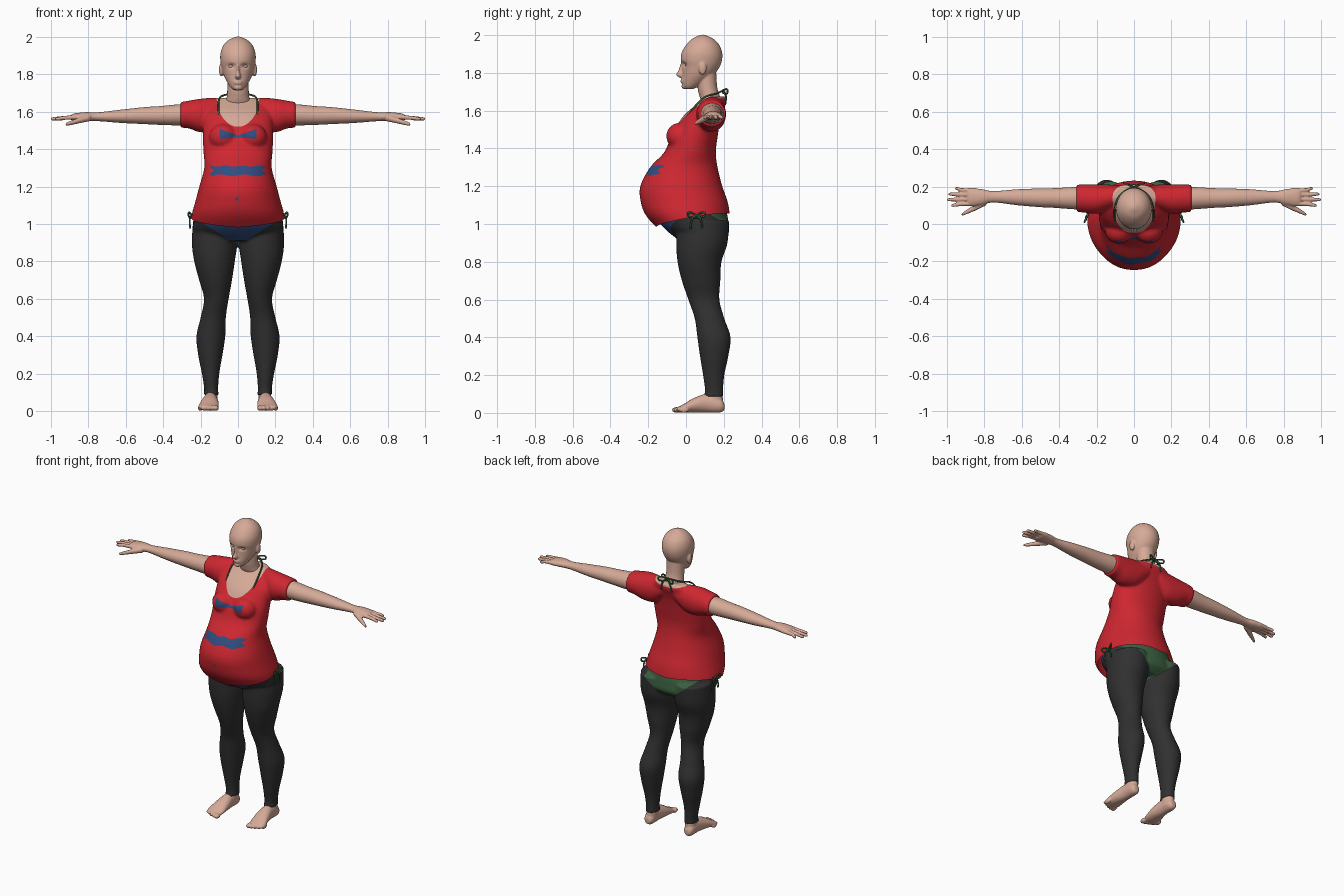
import bpy, bmesh, math
from mathutils import Matrix, Vector

if "Cube" in bpy.data.objects:
    bpy.data.objects.remove(bpy.data.objects["Cube"])


def material(name, r, g, b):
    mat = bpy.data.materials.new(name)
    mat.use_nodes = True
    mat.diffuse_color = (r, g, b, 1)
    shader = next(n for n in mat.node_tree.nodes if n.type == 'BSDF_PRINCIPLED')
    shader.inputs["Base Color"].default_value = (r, g, b, 1)
    shader.inputs["Roughness"].default_value = 0.7
    return mat


SKIN = material("skin", .67, .40, .31)
RED = material("shirt red", .62, .02, .03)
BLUE = material("swimsuit blue", .03, .075, .22)
GREEN = material("swimsuit green", .045, .12, .055)
BLACK = material("legging black", .03, .03, .03)


def smooth_rows(rows, steps=6):
    """Catmull-Rom interpolation between the given section rows."""
    out = []
    for i in range(len(rows) - 1):
        quad = [rows[max(i - 1, 0)], rows[i], rows[i + 1], rows[min(i + 2, len(rows) - 1)]]
        for s in range(steps):
            t = s / steps
            out.append([b + t / 2 * (c - a + t * (2*a - 5*b + 4*c - d + t * (3*(b - c) + d - a)))
                        for a, b, c, d in zip(*quad)])
    return out + [list(rows[-1])]


def loft(bm, axis, rows, sides=(1,), power=2.0, count=40):
    """Oval sections (position, low u, high u, low v, high v) joined along an axis."""
    for side in sides:
        rings = []
        for t, u0, u1, v0, v1 in smooth_rows(rows):
            ring = []
            for k in range(count):
                a = math.tau * k / count
                c, s = math.cos(a), math.sin(a)
                u = (u0 + u1) / 2 + (u1 - u0) / 2 * math.copysign(abs(c) ** (2 / power), c)
                v = (v0 + v1) / 2 + (v1 - v0) / 2 * math.copysign(abs(s) ** (2 / power), s)
                x, y, z = {'x': (t, u, v), 'y': (u, t, v), 'z': (u, v, t)}[axis]
                ring.append(bm.verts.new((x * side, y, z)))
            rings.append(ring)
        faces = [bm.faces.new(rings[0]), bm.faces.new(rings[-1][::-1])]
        for a, b in zip(rings, rings[1:]):
            for k in range(count):
                n = (k + 1) % count
                faces.append(bm.faces.new((a[k], b[k], b[n], a[n])))
        bmesh.ops.recalc_face_normals(bm, faces=faces)


def centred(rows):
    return [(z, -w, w, y0, y1) for z, w, y0, y1 in rows]


def ball(bm, place, size, sides=(1,)):
    for side in sides:
        spot = Matrix.Translation((place[0] * side, place[1], place[2]))
        bmesh.ops.create_uvsphere(bm, u_segments=20, v_segments=12, radius=1,
                                  matrix=spot @ Matrix.Diagonal((*size, 1)))


def fuse(name, bm, voxel, mats, passes=5):
    """Blend overlapping volumes into one smooth skin."""
    mesh = bpy.data.meshes.new(name)
    bm.to_mesh(mesh)
    bm.free()
    obj = bpy.data.objects.new(name, mesh)
    bpy.context.scene.collection.objects.link(obj)
    mod = obj.modifiers.new("blend", 'REMESH')
    mod.mode, mod.voxel_size = 'VOXEL', voxel
    mod = obj.modifiers.new("relax", 'SMOOTH')
    mod.factor, mod.iterations = 0.5, passes
    bpy.context.view_layer.update()
    graph = bpy.context.evaluated_depsgraph_get()
    done = bpy.data.meshes.new_from_object(obj.evaluated_get(graph))
    obj.modifiers.clear()
    obj.data = done
    done.materials.clear()
    for mat in mats:
        done.materials.append(mat)
    done.shade_smooth()
    return obj


def region(obj, rule, slot=None):
    """Cut the surface where rule is zero; paint the positive side, or remove it."""
    bm = bmesh.new()
    bm.from_mesh(obj.data)
    value = {v: rule(v.co) for v in bm.verts}
    fresh = []
    for e in list(bm.edges):
        a, b = e.verts
        if value[a] * value[b] < 0:
            fresh.append(bmesh.utils.edge_split(e, a, value[a] / (value[a] - value[b]))[1])
    bmesh.ops.connect_verts(bm, verts=fresh)
    inside = [f for f in bm.faces if rule(f.calc_center_median()) > 0]
    if slot is None:
        bmesh.ops.delete(bm, geom=inside, context='FACES')
    else:
        for f in inside:
            f.material_index = slot
    bm.to_mesh(obj.data)
    bm.free()


def cord(name, paths, radius=.005):
    data = bpy.data.curves.new(name, 'CURVE')
    data.dimensions, data.bevel_depth, data.bevel_resolution = '3D', radius, 2
    data.use_fill_caps = True
    for path in paths:
        line = data.splines.new('NURBS')
        line.points.add(len(path) - 1)
        for p, co in zip(line.points, path):
            p.co = (*co, 1)
        line.order_u, line.use_endpoint_u = 3, True
    data.materials.append(GREEN)
    obj = bpy.data.objects.new(name, data)
    bpy.context.scene.collection.objects.link(obj)


def bow(name, knot, spread, out):
    knot, spread, out, up = Vector(knot), Vector(spread), Vector(out), Vector((0, 0, 1))
    paths = []
    for s in (1, -1):
        far = knot + spread * s
        paths.append([knot, far + up * .03 + out, far * 1 - up * .015 + out, knot - up * .01])
        paths.append([knot, knot + spread * s * .6 + out, knot + spread * s * .7 - up * .07 + out * .5])
    cord(name, paths)


BOTH = (1, -1)

# Shirt: torso with belly, bust and sleeves
bm = bmesh.new()
loft(bm, 'z', centred([
    (.92, .24, -.09, .23), (.98, .25, -.155, .235), (1.05, .247, -.215, .232), (1.12, .228, -.24, .22),
    (1.2, .207, -.242, .192), (1.3, .18, -.19, .167), (1.38, .184, -.115, .158), (1.46, .188, -.08, .167),
    (1.55, .187, -.03, .182), (1.6, .185, .015, .197), (1.64, .165, .07, .212), (1.675, .1, .12, .212)]),
    power=2.1, count=64)
loft(bm, 'x', [(.05, .1, .205, 1.56, 1.665), (.12, .08, .21, 1.5, 1.675), (.2, .055, .212, 1.49, 1.67),
               (.26, .06, .212, 1.51, 1.66), (.308, .065, .21, 1.515, 1.652)], BOTH)
ball(bm, (.08, -.035, 1.465), (.075, .07, .07), BOTH)
shirt = fuse("shirt", bm, .008, [RED, SKIN, BLUE], 6)
region(shirt, lambda p: 1.01 + .18 * p.y + .08 * abs(p.x) - p.z)


def neckline(p):
    drop = .03 + .135 * min(max((.18 - p.y) / .08, 0), 1)
    return 1 - (p.x / .115) ** 2 - ((p.z - 1.685) / drop) ** 2


region(shirt, neckline, 1)
# Blue bust bow, belly band and navel spot
region(shirt, lambda p: min(.1 - abs(p.x), 1.473 + .37 * abs(p.x) - p.z,
                            p.z - 1.462 + .06 * abs(p.x), -p.y), 2)
region(shirt, lambda p: min(.14 - abs(p.x) + .01 * math.sin(p.z * 150), 1.31 + .004 * math.sin(p.x * 70) - p.z,
                            p.z - 1.26 - .005 * math.sin(p.x * 50), -p.y), 2)
region(shirt, lambda p: min(.009 - math.hypot(p.x + .006, p.z - 1.135), -p.y), 2)

# Leggings: hips and two legs, with the briefs painted on
bm = bmesh.new()
loft(bm, 'z', centred([(1.14, .19, -.12, .18), (1.06, .23, -.165, .215), (1.0, .24, -.135, .226),
                       (.95, .235, -.085, .225), (.91, .16, -.03, .18)]), count=64)
loft(bm, 'z', [
    (1.02, .01, .24, -.05, .228), (.9, .004, .247, -.052, .22), (.8, .017, .234, -.045, .188),
    (.7, .032, .208, -.022, .182), (.6, .05, .182, .012, .177), (.5, .065, .2, .046, .203),
    (.4, .068, .222, .06, .236), (.3, .083, .213, .074, .224), (.2, .1, .193, .09, .203),
    (.12, .106, .181, .1, .197), (.085, .103, .184, .092, .2)], BOTH)
leggings = fuse("leggings", bm, .008, [BLACK, BLUE, GREEN], 4)
region(leggings, lambda p: min(p.z - .915 - .65 * max(abs(p.x) - .05, 0), .03 - p.y), 1)
region(leggings, lambda p: min(p.z - .89 - .8 * abs(p.x), p.y - .03), 2)

# Head and neck
bm = bmesh.new()
loft(bm, 'z', centred([
    (1.715, .025, -.005, .04), (1.73, .04, -.017, .07), (1.755, .056, -.022, .11), (1.79, .074, -.02, .148),
    (1.83, .086, -.021, .177), (1.87, .094, -.028, .191), (1.91, .094, -.022, .191), (1.95, .081, .002, .175),
    (1.98, .055, .032, .145), (1.996, .025, .063, .113), (2.002, .008, .08, .1)]), count=56)
loft(bm, 'z', centred([(1.58, .1, .07, .19), (1.63, .078, .085, .195), (1.67, .062, .073, .182),
                       (1.72, .057, .062, .166), (1.8, .057, .06, .16)]))
loft(bm, 'z', centred([(1.855, .007, -.028, .01), (1.815, .01, -.04, .01), (1.79, .016, -.052, .01),
                       (1.775, .013, -.034, .01)]))
ball(bm, (.089, .088, 1.825), (.013, .021, .036), BOTH)
ball(bm, (0, -.006, 1.73), (.024, .018, .016))
for lip in (1.752, 1.762):
    ball(bm, (0, -.017, lip), (.024, .012, .006))
head = fuse("head", bm, .0045, [SKIN], 3)
for v in head.data.vertices:  # eye sockets
    if v.co.y < .03:
        v.co.y += .014 * math.exp(-((abs(v.co.x) - .036) / .018) ** 2 - ((v.co.z - 1.845) / .012) ** 2)
bm = bmesh.new()
ball(bm, (.036, .007, 1.843), (.016, .014, .011), BOTH)
fuse("eyelids", bm, .003, [SKIN], 2)

# Arms with hands
bm = bmesh.new()
loft(bm, 'x', [(.2, .075, .2, 1.53, 1.64), (.31, .078, .198, 1.527, 1.64), (.42, .086, .192, 1.53, 1.63),
               (.5, .09, .19, 1.534, 1.625), (.62, .1, .186, 1.54, 1.612), (.75, .115, .176, 1.55, 1.597),
               (.81, .102, .186, 1.55, 1.598), (.87, .095, .193, 1.55, 1.592), (.89, .1, .19, 1.555, 1.585)], BOTH)
for base, end, tip in ((.107, .1, .975), (.132, .13, .998), (.157, .16, .99), (.181, .19, .955)):
    loft(bm, 'x', [(.85, base - .012, base + .012, 1.56, 1.585), (.92, base - .011, base + .011, 1.557, 1.579),
                   (tip - .01, end - .009, end + .009, 1.553, 1.572), (tip + .002, end - .004, end + .004, 1.558, 1.568)],
         BOTH, count=16)
loft(bm, 'x', [(.79, .1, .135, 1.55, 1.585), (.84, .075, .11, 1.54, 1.572),
               (.9, .05, .073, 1.527, 1.55), (.922, .043, .055, 1.525, 1.54)], BOTH, count=16)
fuse("arms", bm, .005, [SKIN], 2)

# Feet with toes
bm = bmesh.new()
loft(bm, 'z', [(.03, .112, .18, .11, .198), (.08, .11, .178, .105, .195), (.13, .112, .176, .108, .19)], BOTH)
loft(bm, 'y', [(.203, .13, .165, .015, .05), (.18, .115, .18, .002, .08), (.11, .11, .185, .002, .1),
               (.04, .103, .2, .002, .078), (-.015, .104, .212, .002, .045), (-.045, .112, .206, .006, .03)], BOTH)
for i in range(5):
    ball(bm, (.119 + .021 * i, -.05 + .005 * i * i / 2, .016), (.016 if i == 0 else .011, .025, .015), BOTH)
fuse("feet", bm, .005, [SKIN], 2)

# Swimsuit cords: halter around the neck and bows at neck and hips
cord("halter_cord", [[(s * .098, -.012, 1.545), (s * .107, .05, 1.63), (s * .1, .105, 1.68),
                      (s * .07, .17, 1.69), (0, .2, 1.71)] for s in BOTH])
bow("neck_bow", (0, .195, 1.705), (.055, 0, 0), (0, .025, -.01))
for s, label in ((1, "left"), (-1, "right")):
    bow(label + "_hip_bow", (s * .245, .055, 1.045), (0, .045, 0), (s * .02, 0, 0))
